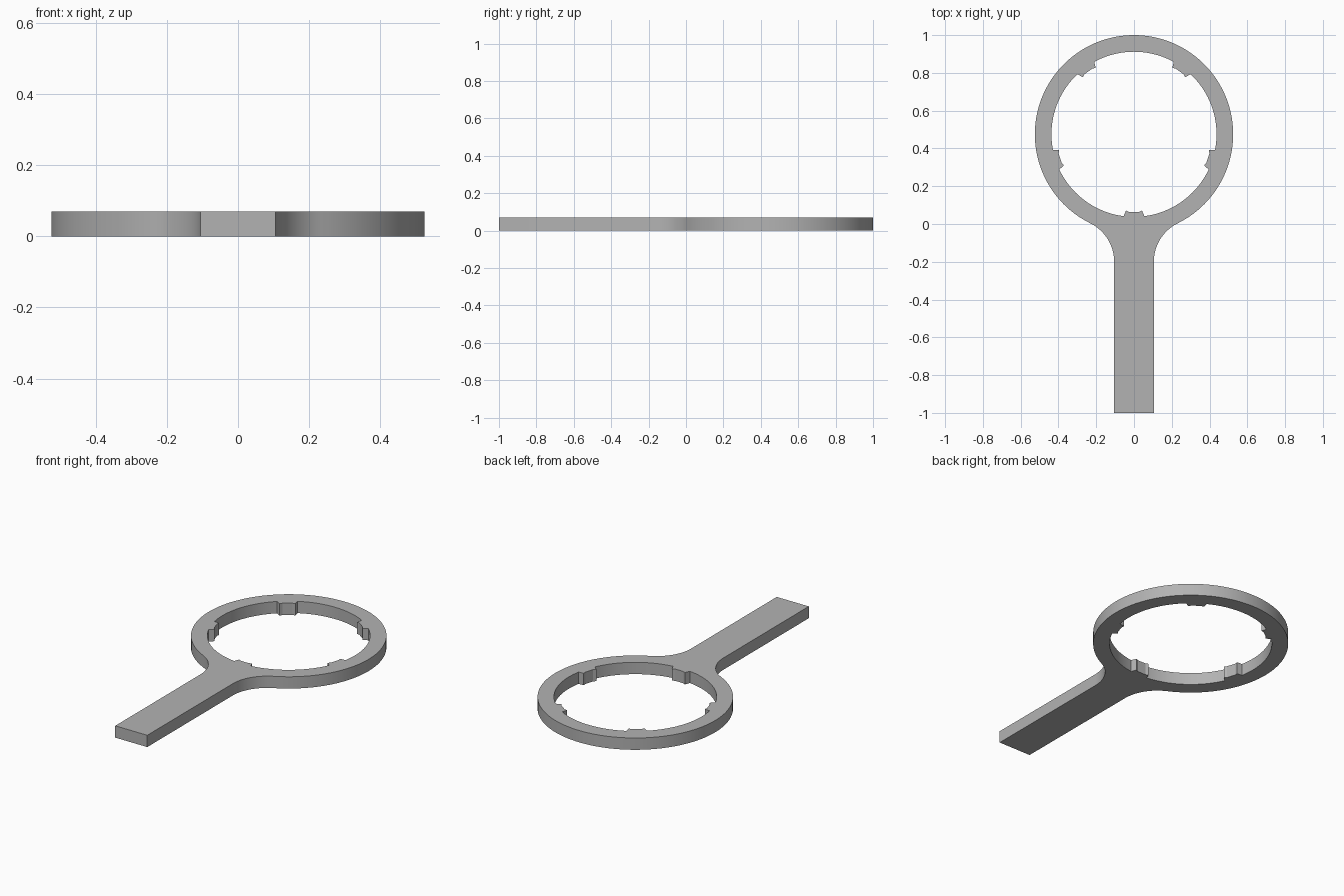
import bpy, bmesh
from math import sin, cos, pi, radians, sqrt, atan2

cube = bpy.data.objects.get("Cube")
if cube:
    bpy.data.objects.remove(cube)

THICK = 0.07
CY, R_OUT, R_IN, R_TIP = 0.475, 0.525, 0.437, 0.412
HALF_W, END_Y, FILLET_Y = 0.105, -1.0, -0.2


def arc(cx, cy, r, a0, a1, n):
    """Points on an arc, both ends included."""
    return [(cx + r * cos(a0 + (a1 - a0) * i / n),
             cy + r * sin(a0 + (a1 - a0) * i / n)) for i in range(n + 1)]


# Outer outline: handle, tangent fillets and ring
drop = CY - FILLET_Y
fillet = (drop**2 + HALF_W**2 - R_OUT**2) / (2 * (R_OUT - HALF_W))
fx = HALF_W + fillet
join = atan2(FILLET_Y - CY, fx)
right_fillet = arc(fx, FILLET_Y, fillet, pi, join + pi, 16)
left_fillet = [(-x, y) for x, y in reversed(right_fillet)]
ring = arc(0, CY, R_OUT, join, pi - join, 112)
outer = [(HALF_W, END_Y)] + right_fillet + ring[1:-1] + left_fillet + [(-HALF_W, END_Y)]

# Inner outline: round opening with five gripping teeth
base, tip = radians(7.2), radians(6)
inner = []
for k in range(5):
    mid = -pi / 2 + k * 2 * pi / 5
    for da, r in ((-base, R_IN), (-tip, R_TIP - 0.006), (-tip * 0.6, R_TIP),
                  (tip * 0.6, R_TIP), (tip, R_TIP - 0.006)):
        inner.append((r * cos(mid + da), CY + r * sin(mid + da)))
    inner += arc(0, CY, R_IN, mid + base, mid + 2 * pi / 5 - base, 20)[:-1]

# Fill between the outlines and extrude to a plate
bm = bmesh.new()
edges = []
for loop in (outer, inner):
    vs = [bm.verts.new((x, y, 0)) for x, y in loop]
    edges += [bm.edges.new((vs[i - 1], vs[i])) for i in range(len(vs))]
bmesh.ops.triangle_fill(bm, use_beauty=True, use_dissolve=False, edges=edges)
out = bmesh.ops.extrude_face_region(bm, geom=bm.faces[:], use_keep_orig=True)
top = [g for g in out["geom"] if isinstance(g, bmesh.types.BMVert)]
bmesh.ops.translate(bm, verts=top, vec=(0, 0, THICK))
bmesh.ops.recalc_face_normals(bm, faces=bm.faces[:])

mesh = bpy.data.meshes.new("ring_wrench")
bm.to_mesh(mesh)
bm.free()
wrench = bpy.data.objects.new("ring_wrench", mesh)
bpy.context.collection.objects.link(wrench)

# Plain grey material
grey = bpy.data.materials.new("plain_grey")
grey.use_nodes = True
colour = (0.45, 0.45, 0.45, 1)
grey.diffuse_color = colour
grey.node_tree.nodes["Principled BSDF"].inputs["Base Color"].default_value = colour
mesh.materials.append(grey)

# Smooth curved walls, sharp rims
bpy.ops.object.select_all(action="DESELECT")
wrench.select_set(True)
bpy.context.view_layer.objects.active = wrench
bpy.ops.object.shade_smooth_by_angle(angle=radians(20))
